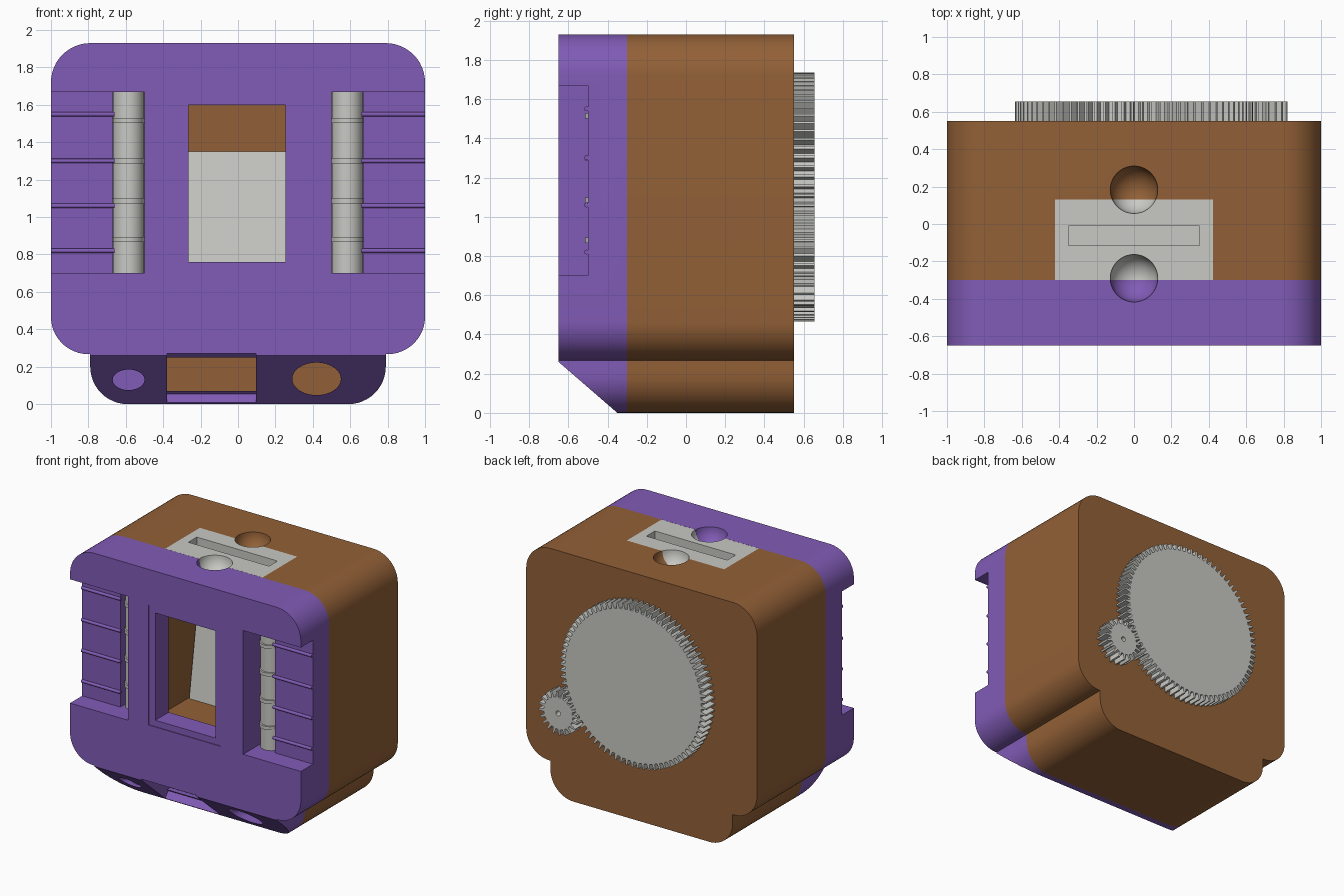
import bpy, bmesh, math
from mathutils import Matrix

if "Cube" in bpy.data.objects:
    bpy.data.objects.remove(bpy.data.objects["Cube"])


def material(name, rgb):
    m = bpy.data.materials.new(name)
    m.diffuse_color = (*rgb, 1)
    m.use_nodes = True
    m.node_tree.nodes["Principled BSDF"].inputs["Base Color"].default_value = m.diffuse_color
    return m


PURPLE = material("purple plastic", (0.22, 0.105, 0.47))
BROWN = material("brown plastic", (0.29, 0.118, 0.038))
GREY = material("light grey plastic", (0.58, 0.58, 0.55))


def finish(name, bm, mat):
    bmesh.ops.recalc_face_normals(bm, faces=bm.faces)
    me = bpy.data.meshes.new(name)
    bm.to_mesh(me)
    bm.free()
    ob = bpy.data.objects.new(name, me)
    bpy.context.collection.objects.link(ob)
    if mat:
        me.materials.append(mat)
    return ob


def box(name, x0, x1, y0, y1, z0, z1, mat=None):
    bm = bmesh.new()
    bmesh.ops.create_cube(bm, size=1)
    for v in bm.verts:
        v.co = ((x0 + x1) / 2 + v.co.x * (x1 - x0),
                (y0 + y1) / 2 + v.co.y * (y1 - y0),
                (z0 + z1) / 2 + v.co.z * (z1 - z0))
    return finish(name, bm, mat)


def prism(name, pts, to3d, lo, hi, mat=None):
    """Extrude a 2D outline; to3d(u, v, depth) places each point."""
    bm = bmesh.new()
    a = [bm.verts.new(to3d(u, v, lo)) for u, v in pts]
    b = [bm.verts.new(to3d(u, v, hi)) for u, v in pts]
    bm.faces.new(a)
    bm.faces.new(b)
    n = len(pts)
    for i in range(n):
        bm.faces.new((a[i], a[(i + 1) % n], b[(i + 1) % n], b[i]))
    return finish(name, bm, mat)


def along_y(u, v, d):
    return (u, d, v)


def along_x(u, v, d):
    return (d, u, v)


def along_z(u, v, d):
    return (u, v, d)


def ellipse(cx, cy, rx, ry, n=40):
    return [(cx + rx * math.cos(2 * math.pi * i / n),
             cy + ry * math.sin(2 * math.pi * i / n)) for i in range(n)]


def sphere(x, y, z, r):
    bm = bmesh.new()
    bmesh.ops.create_uvsphere(bm, u_segments=40, v_segments=20, radius=r,
                              matrix=Matrix.Translation((x, y, z)))
    return finish("cutter", bm, None)


def activate(ob):
    bpy.ops.object.select_all(action='DESELECT')
    ob.select_set(True)
    bpy.context.view_layer.objects.active = ob


def cut(ob, cutter):
    activate(ob)
    mod = ob.modifiers.new("cut", 'BOOLEAN')
    mod.operation = 'DIFFERENCE'
    mod.solver = 'EXACT'
    mod.object = cutter
    bpy.ops.object.modifier_apply(modifier=mod.name)
    bpy.data.objects.remove(cutter)


def smooth(ob):
    activate(ob)
    bpy.ops.object.shade_smooth_by_angle(angle=math.radians(25))


# case outline: large rounded square with a narrower rounded foot
def arc(cx, cz, r, a0, n=12):
    return [(cx + r * math.cos(math.radians(a0 + 90 * i / n)),
             cz + r * math.sin(math.radians(a0 + 90 * i / n))) for i in range(n + 1)]


half = arc(0.59, 0.2, 0.2, -90) + arc(0.79, 0.467, 0.2, -90) + arc(0.79, 1.72, 0.21, 0)
half = [(x + 0.01 if 0.2 < z < 1.7 and x > 0.8 else x, z) for x, z in half]
outline = half + [(-x, z) for x, z in reversed(half)]

front_case = prism("front_case", outline, along_y, -0.65, -0.30, PURPLE)
back_case = prism("back_case", outline, along_y, -0.30, 0.55, BROWN)

# sloped lower front edge
cut(front_case, prism("cutter", [(-0.9, 0.4767), (-0.25, -0.0867), (-0.9, -0.0867)],
                      along_x, -1.2, 1.2))

# window with its shallow frame, and the chamber behind it
cut(front_case, box("cutter", -0.32, 0.305, -0.7, -0.644, 0.71, 1.65))
cut(front_case, box("cutter", -0.265, 0.255, -0.7, -0.2, 0.76, 1.6))
cut(front_case, box("cutter", -0.34, 0.34, -0.48, -0.2, 0.70, 1.66))
cut(back_case, box("cutter", -0.34, 0.34, -0.4, 0.0, 0.70, 1.66))
box("chamber_floor", -0.34, 0.34, -0.48, 0.0, 0.70, 0.75, BROWN)
box("chamber_roof", -0.34, 0.34, -0.48, 0.0, 1.61, 1.66, BROWN)
for s, side in ((-1, "left"), (1, "right")):
    a, b = sorted((s * 0.30, s * 0.34))
    box(side + "_chamber_wall", a, b, -0.48, 0.0, 0.75, 1.61, BROWN)
prism("leaning_panel", [(-0.19, 0.75), (-0.10, 1.35), (-0.07, 1.35), (-0.16, 0.75)],
      along_x, -0.29, 0.29, GREY)

# side grip recesses with ribs, roller slots and ringed rollers
for s, side in ((-1, "left"), (1, "right")):
    a, b = sorted((s * 0.5, s * 1.1))
    cut(front_case, box("cutter", a, b, -0.7, -0.5, 0.70, 1.67))
    a, b = sorted((s * 0.5, s * 0.67))
    cut(front_case, box("cutter", a, b, -0.55, -0.305, 0.70, 1.67))
    roller = prism(side + "_roller", ellipse(s * 0.585, -0.41, 0.084, 0.09, 32),
                   along_z, 0.70, 1.67, GREY)
    smooth(roller)
    for z in (0.88, 1.085, 1.30, 1.515):
        smooth(prism(side + "_roller_ring", ellipse(s * 0.585, -0.41, 0.085, 0.105, 32),
                     along_z, z - 0.013, z + 0.013, GREY))
    for z in (0.82, 1.06, 1.30, 1.55):
        a, b = sorted((s * 0.66, s * 0.999))
        smooth(prism(side + "_grip_rib", ellipse(-0.507, z, 0.012, 0.012, 16),
                     along_x, a, b, PURPLE))

# openings in the sloped edge: small hole, wide chute, large hole
cut(front_case, prism("cutter", ellipse(-0.585, 0.13, 0.085, 0.055), along_y, -0.8, -0.40))
cut(front_case, prism("cutter", ellipse(0.42, 0.135, 0.13, 0.087), along_y, -0.8, -0.2))
cut(front_case, box("cutter", -0.38, 0.097, -0.8, -0.2, 0.07, 0.25))
lip = box("cutter", -0.38, 0.097, -0.205, 0.185, -0.06, 0.06)
lip.data.transform(Matrix.Translation((0, -0.5, 0.13)) @ Matrix.Rotation(-0.714, 4, 'X'))
cut(front_case, lip)

# top insert with a narrow slot and two finger dimples
cut(back_case, box("cutter", -0.422, 0.422, -0.4, 0.13, 1.73, 2.1))
top_insert = box("top_insert", -0.422, 0.422, -0.299, 0.13, 1.73, 1.93, GREY)
cut(top_insert, box("cutter", -0.35, 0.35, -0.115, -0.01, 1.80, 2.1))
for y in (0.183, -0.29):
    for part in (top_insert, front_case, back_case):
        cut(part, sphere(0, y, 1.93, 0.127))
for part in (front_case, back_case, top_insert):
    smooth(part)


# meshing gears on the back
def gear(name, cx, cz, r_out, depth, teeth, phase=0.0):
    pts = []
    for i in range(teeth):
        for f, r in ((-0.27, r_out - depth), (-0.13, r_out), (0.13, r_out), (0.27, r_out - depth)):
            t = 2 * math.pi * (i + f + phase) / teeth
            pts.append((cx + r * math.cos(t), cz + r * math.sin(t)))
    return prism(name, pts, along_y, 0.55, 0.655, GREY)


toward = math.atan2(-0.385, 0.65)
gear("large_gear", 0, 1.10, 0.635, 0.045, 80, 80 * toward / (2 * math.pi))
small_gear = gear("small_gear", 0.65, 0.715, 0.17, 0.045, 20,
                  20 * (toward + math.pi) / (2 * math.pi) + 0.5)
cut(small_gear, prism("cutter", ellipse(0.65, 0.715, 0.02, 0.02, 20), along_y, 0.5, 0.7))
